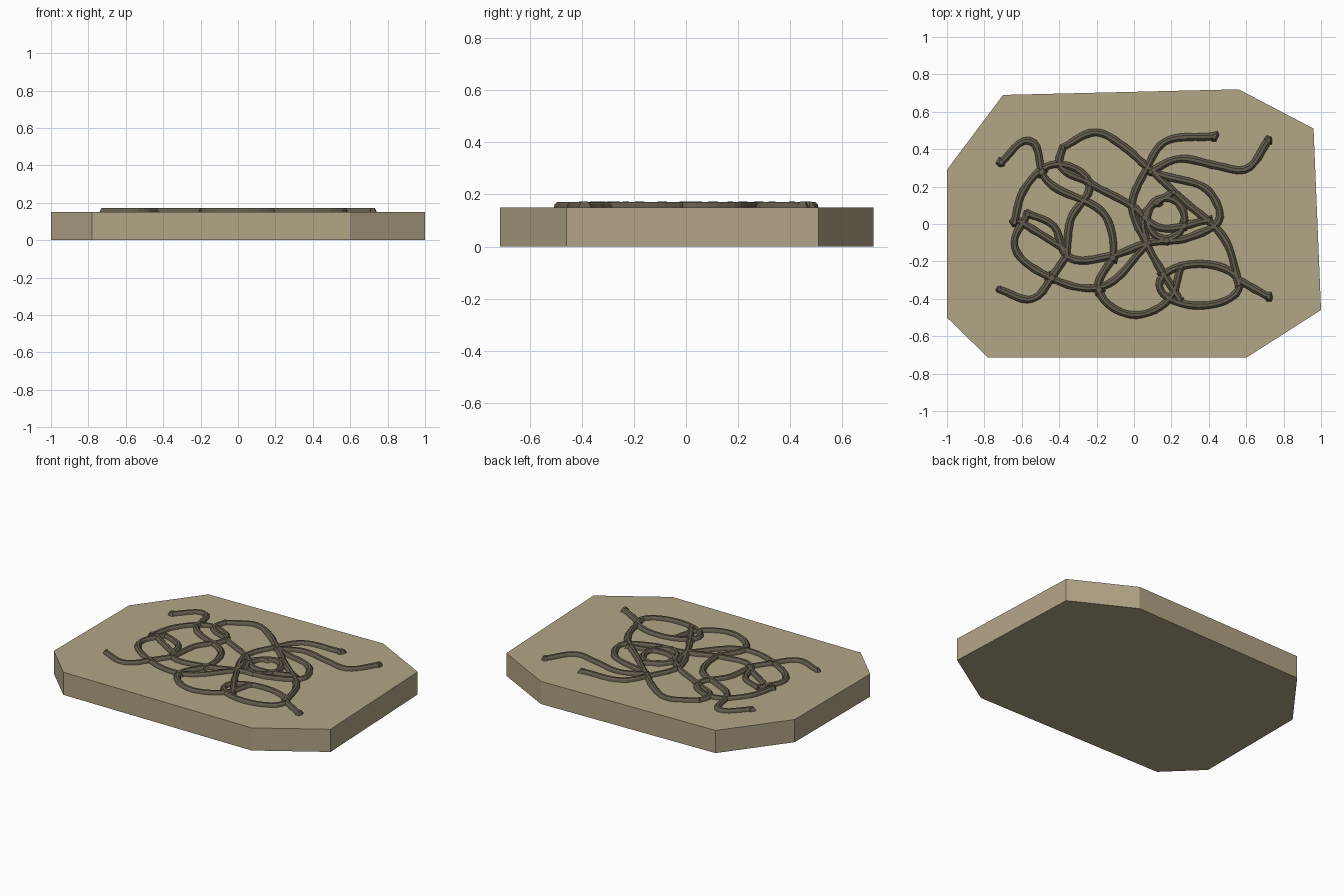
import bpy, bmesh, math, random
from mathutils import Vector

if "Cube" in bpy.data.objects:
    bpy.data.objects.remove(bpy.data.objects["Cube"])

random.seed(4)
TOP = 0.15


def material(name, color):
    m = bpy.data.materials.new(name)
    m.diffuse_color = (*color, 1)
    m.use_nodes = True
    m.node_tree.nodes["Principled BSDF"].inputs["Base Color"].default_value = m.diffuse_color
    return m


def finish(bm, name, mat):
    bmesh.ops.recalc_face_normals(bm, faces=bm.faces)
    me = bpy.data.meshes.new(name)
    bm.to_mesh(me)
    bm.free()
    me.materials.append(mat)
    ob = bpy.data.objects.new(name, me)
    bpy.context.collection.objects.link(ob)


stone = material("sandstone", (0.45, 0.38, 0.24))
dark = material("dark_stone", (0.13, 0.11, 0.075))

# Slab: extruded eight-sided outline
outline = [(-1, .29), (-.7, .69), (.56, .72), (.96, .51),
           (1, -.46), (.6, -.715), (-.78, -.715), (-1, -.5)]
bm = bmesh.new()
base = bm.faces.new([bm.verts.new((x, y, 0)) for x, y in outline])
ext = bmesh.ops.extrude_face_region(bm, geom=[base])
bmesh.ops.translate(bm, vec=(0, 0, TOP),
                    verts=[g for g in ext["geom"] if isinstance(g, bmesh.types.BMVert)])
finish(bm, "slab", stone)


def smooth_path(pts):
    """Even curve through a few control points, rounded like circle arcs."""
    p = [Vector(q) for q in pts]
    d = [b - a for a, b in zip(p, p[1:])]
    tan = [d[0].normalized()]
    for a, b in zip(d, d[1:]):
        tan.append((a.normalized() * b.length + b.normalized() * a.length).normalized())
    tan.append(d[-1].normalized())
    out = []
    for i, seg in enumerate(d):
        n = max(3, int(seg.length / .03))
        for s in range(n):
            t = s / n
            out.append(p[i] * (2 * t**3 - 3 * t**2 + 1) + p[i + 1] * (3 * t**2 - 2 * t**3)
                       + seg.length * (tan[i] * (t**3 - 2 * t**2 + t) + tan[i + 1] * (t**3 - t**2)))
    return out + [p[-1]]


def ellipse(cx, cy, rx, ry, n=28):
    return [Vector((cx + rx * math.cos(i * math.tau / n), cy + ry * math.sin(i * math.tau / n)))
            for i in range(n + 1)]


# Raised ridge section: sideways offset, height
HALF = [(.021, -.004), (.017, .012), (.008, .021)]
SECTION = [(-o, h) for o, h in HALF] + HALF[::-1]


def ridge(name, path):
    bm = bmesh.new()
    rings = []
    for i, q in enumerate(path):
        t = (path[min(i + 1, len(path) - 1)] - path[max(i - 1, 0)]).normalized()
        w = random.uniform(.9, 1.1)
        rings.append([bm.verts.new((q.x - t.y * o * w, q.y + t.x * o * w, TOP + h))
                      for o, h in SECTION])
    k = len(SECTION)
    for a, b in zip(rings, rings[1:]):
        for j in range(k):
            bm.faces.new((a[j], a[(j + 1) % k], b[(j + 1) % k], b[j]))
    bm.faces.new(rings[0])
    bm.faces.new(rings[-1])
    finish(bm, name, dark)


# Winding ridges across the top
controls = {
    "ridge_upper_left": [(-.71, .33), (-.56, .445), (-.48, .25), (-.14, .02), (-.11, -.15),
                         (-.19, -.35), (-.02, -.485), (.19, -.4), (.25, -.23)],
    "ridge_left_ring": [(-.64, .01), (-.59, .18), (-.42, .32), (-.24, .22), (-.34, .02), (-.36, -.17)],
    "ridge_left_arc": [(-.57, .05), (-.64, -.1), (-.44, -.29), (-.19, -.34), (.08, -.1)],
    "ridge_centre": [(-.58, .06), (-.43, -.01), (-.36, -.17), (-.12, -.17), (.08, -.1), (.3, -.07),
                     (.46, .04), (.42, .15), (.09, .29), (-.05, .41), (-.2, .49), (-.38, .41)],
    "ridge_middle": [(-.38, .41), (-.4, .33), (-.24, .22), (.01, .08), (.11, -.01), (.4, .02)],
    "ridge_left_cross": [(-.62, .02), (-.36, -.14)],
    "ridge_lower_left": [(-.72, -.35), (-.54, -.4), (-.43, -.27), (-.36, -.17)],
    "ridge_upper_right": [(.43, .47), (.14, .42), (.07, .3), (-.01, .1), (.07, -.11), (.24, -.4)],
    "ridge_far_right": [(.72, .45), (.59, .29), (.45, .31), (.22, .345), (.09, .28)],
    "ridge_right_sweep": [(.09, .29), (.26, .13), (.49, -.09), (.56, -.32)],
    "ridge_lower_right": [(.72, -.39), (.56, -.3)],
    "ridge_small_link": [(.21, .17), (.05, .04), (.07, -.11)],
}
paths = {name: smooth_path(pts) for name, pts in controls.items()}
ends = [e for p in paths.values() for e in (p[0], p[-1])]
paths["ridge_lower_ring"] = ellipse(.35, -.325, .215, .112)
paths["ridge_small_ring"] = ellipse(.17, .03, .1, .11)
for name, path in paths.items():
    ridge(name, path)


# Rough faceted lumps at ridge ends and wherever two ridges meet
def lump(name, pos, size):
    bm = bmesh.new()
    rings = [[], []]
    for i in range(6):
        a = (i + random.uniform(-.25, .25)) * math.tau / 6
        r = size * random.uniform(.75, 1.3)
        for ring, scale, z in zip(rings, (1, .45), (-.004, .0225)):
            ring.append(bm.verts.new((pos.x + r * scale * math.cos(a),
                                      pos.y + r * scale * math.sin(a), TOP + z)))
    for j in range(6):
        k = (j + 1) % 6
        bm.faces.new((rings[0][j], rings[0][k], rings[1][k], rings[1][j]))
    bm.faces.new(rings[0])
    bm.faces.new(rings[1])
    finish(bm, name, dark)


spots = []
for e in ends:
    if all((e - s).length > .05 for s in spots):
        spots.append(e)
        lump(f"end_lump_{len(spots)}", e, .027)
lines = list(paths.values())
for i, a in enumerate(lines):
    for b in lines[i + 1:]:
        for p in a:
            if min((p - q).length for q in b) < .016 and all((p - s).length > .08 for s in spots):
                spots.append(p)
                lump(f"crossing_lump_{len(spots)}", p, .035)
